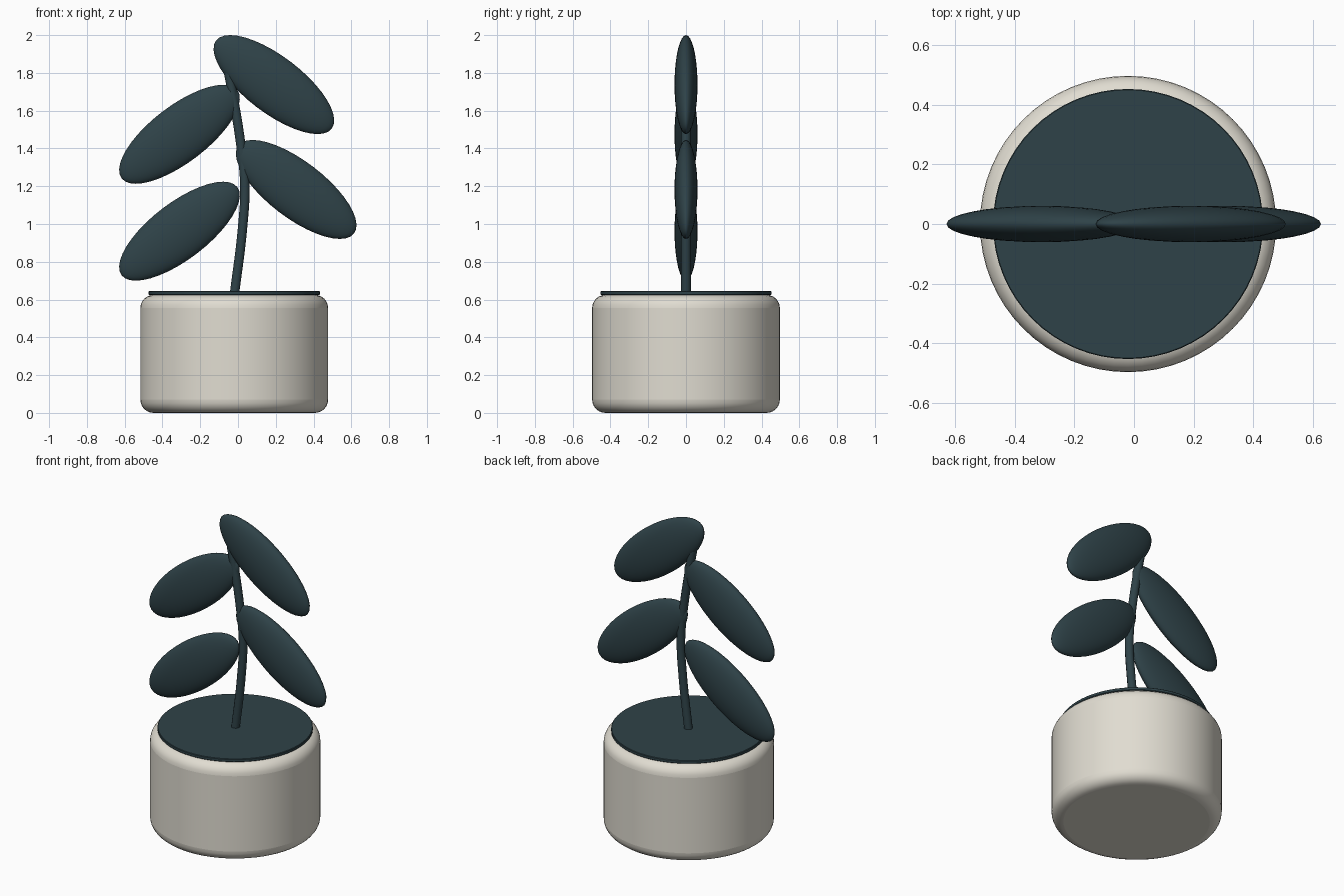
import bpy
from math import radians

if "Cube" in bpy.data.objects:
    bpy.data.objects.remove(bpy.data.objects["Cube"])


def material(name, rgb):
    m = bpy.data.materials.new(name)
    m.diffuse_color = (*rgb, 1)
    m.use_nodes = True
    m.node_tree.nodes["Principled BSDF"].inputs["Base Color"].default_value = m.diffuse_color
    return m


GREEN = material("dark_green", (0.028, 0.055, 0.065))
SOIL = material("dark_soil", (0.028, 0.055, 0.065))
CREAM = material("cream", (0.75, 0.72, 0.64))
CX = -0.02  # pot axis


def cylinder(name, radius, z0, z1, bevel, segments, mat):
    bpy.ops.mesh.primitive_cylinder_add(
        vertices=64, radius=radius, depth=z1 - z0, location=(CX, 0, (z0 + z1) / 2))
    ob = bpy.context.object
    ob.name = name
    ob.data.materials.append(mat)
    bpy.ops.object.shade_smooth_by_angle(angle=radians(40))
    mod = ob.modifiers.new("rounded_rim", "BEVEL")
    mod.width, mod.segments = bevel, segments
    mod.limit_method, mod.angle_limit = "ANGLE", radians(40)
    return ob


# Rounded pot and the soil disc on top
cylinder("pot", 0.497, 0.0, 0.625, 0.07, 6, CREAM)
cylinder("soil", 0.453, 0.625, 0.645, 0.003, 1, SOIL)

# Gently bent stem
curve = bpy.data.curves.new("stem", "CURVE")
curve.dimensions = "3D"
curve.bevel_depth = 0.026
curve.bevel_resolution = 3
curve.use_fill_caps = True
path = [(-0.02, 0.62), (0.024, 0.98), (0.036, 1.2), (0.015, 1.42), (-0.04, 1.75), (-0.05, 1.8)]
spline = curve.splines.new("BEZIER")
spline.bezier_points.add(len(path) - 1)
for p, (x, z) in zip(spline.bezier_points, path):
    p.co = (x, 0, z)
    p.handle_left_type = p.handle_right_type = "AUTO"
curve.materials.append(GREEN)
bpy.context.collection.objects.link(bpy.data.objects.new("stem", curve))

# Flat oval leaves drooping to alternate sides (x, z, side)
leaves = [(-0.31, 0.962, -1), (0.308, 1.183, 1), (-0.31, 1.475, -1), (0.19, 1.738, 1)]
for i, (x, z, side) in enumerate(leaves):
    bpy.ops.mesh.primitive_uv_sphere_add(
        segments=32, ring_count=20, location=(x, 0, z), rotation=(0, side * radians(37.3), 0))
    leaf = bpy.context.object
    leaf.name = f"leaf_{i + 1}"
    leaf.scale = (0.385, 0.061, 0.15)
    leaf.data.materials.append(GREEN)
    bpy.ops.object.shade_smooth()
